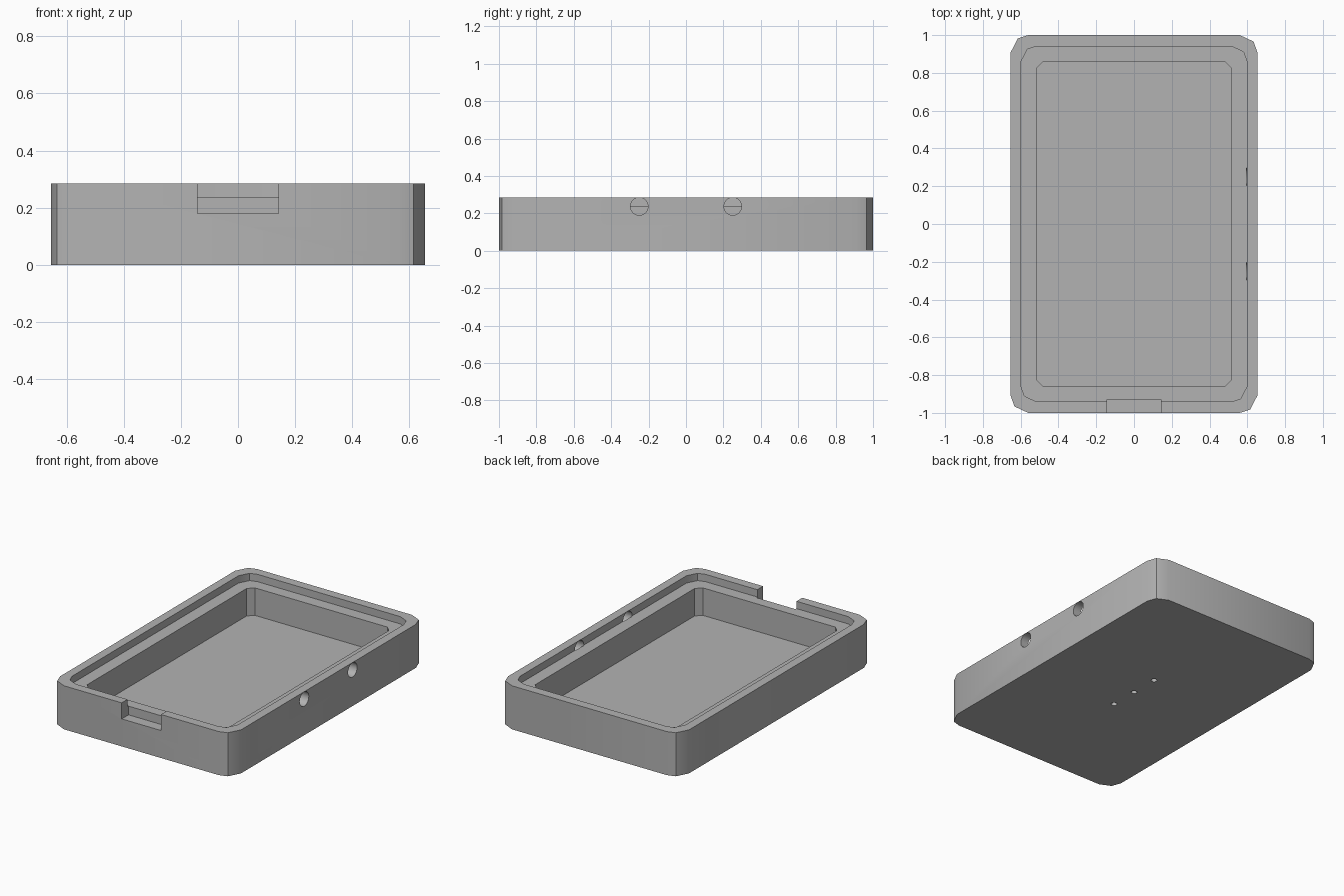
import bpy, bmesh, math
from mathutils import Matrix

cube = bpy.data.objects.get("Cube")
if cube:
    bpy.data.objects.remove(cube, do_unlink=True)

grey = bpy.data.materials.new("plain grey")
grey.use_nodes = True
colour = (0.45, 0.45, 0.45, 1)
grey.diffuse_color = colour
grey.node_tree.nodes["Principled BSDF"].inputs["Base Color"].default_value = colour


def add_object(name, bm):
    bmesh.ops.recalc_face_normals(bm, faces=bm.faces)
    mesh = bpy.data.meshes.new(name)
    bm.to_mesh(mesh)
    bm.free()
    mesh.materials.append(grey)
    obj = bpy.data.objects.new(name, mesh)
    bpy.context.collection.objects.link(obj)
    return obj


def corner_ring(bm, hx, hy, r, z, chamfer=False):
    """Rectangle loop whose corners are cut by two facets, or one chamfer."""
    verts = []
    for sx, sy in ((1, 1), (-1, 1), (-1, -1), (1, -1)):
        a = math.radians(40 if sx == sy else 55)
        mid = (0.5, 0.5) if chamfer else (math.cos(a), math.sin(a))
        pts = [(1, 0), mid, (0, 1)]
        if sx != sy:
            pts.reverse()
        for c, s in pts:
            verts.append(bm.verts.new((sx * (hx - r + r * c), sy * (hy - r + r * s), z)))
    return verts


# Tray body: outer wall, rim, recessed ledge and inner pocket
TOP, LEDGE, FLOOR = 0.285, 0.237, 0.057
bm = bmesh.new()
rings = [
    corner_ring(bm, 0.655, 1.0, 0.095, 0),
    corner_ring(bm, 0.655, 1.0, 0.095, TOP),
    corner_ring(bm, 0.598, 0.94, 0.08, TOP),
    corner_ring(bm, 0.598, 0.94, 0.08, LEDGE),
    corner_ring(bm, 0.515, 0.86, 0.035, LEDGE, True),
    corner_ring(bm, 0.515, 0.86, 0.035, FLOOR, True),
]
for low, high in zip(rings, rings[1:]):
    n = len(low)
    for i in range(n):
        j = (i + 1) % n
        bm.faces.new((low[i], low[j], high[j], high[i]))
bm.faces.new(rings[0])
bm.faces.new(rings[-1])
tray = add_object("tray_body", bm)


def cut(cutter):
    cutter.hide_render = True
    mod = tray.modifiers.new("cut", 'BOOLEAN')
    mod.operation = 'DIFFERENCE'
    mod.solver = 'EXACT'
    mod.object = cutter
    bpy.context.view_layer.objects.active = tray
    bpy.ops.object.modifier_apply(modifier=mod.name)
    bpy.data.objects.remove(cutter, do_unlink=True)


def cylinder(name, radius, depth, place):
    bm = bmesh.new()
    bmesh.ops.create_cone(bm, cap_ends=True, segments=32, radius1=radius,
                          radius2=radius, depth=depth, matrix=place)
    return add_object(name, bm)


# Notch in the front rim
bm = bmesh.new()
bmesh.ops.create_cube(bm, size=1, matrix=Matrix.Translation((0, -1.03, 0.28))
                      @ Matrix.Diagonal((0.284, 0.2, 0.2, 1)))
cut(add_object("notch_cutter", bm))

# Two round ports through the rim of the +x wall
for y in (-0.25, 0.25):
    place = Matrix.Translation((0.695, y, LEDGE)) @ Matrix.Rotation(math.pi / 2, 4, 'Y')
    cut(cylinder("port_cutter", 0.047, 0.2, place))

# Three small blind holes along the underside
for y in (-0.19, 0, 0.19):
    cut(cylinder("underside_cutter", 0.018, 0.06, Matrix.Translation((0, y, 0))))

# Smooth shading with sharp edges kept
bpy.ops.object.select_all(action='DESELECT')
tray.select_set(True)
bpy.context.view_layer.objects.active = tray
bpy.ops.object.shade_smooth_by_angle(angle=math.radians(30))
